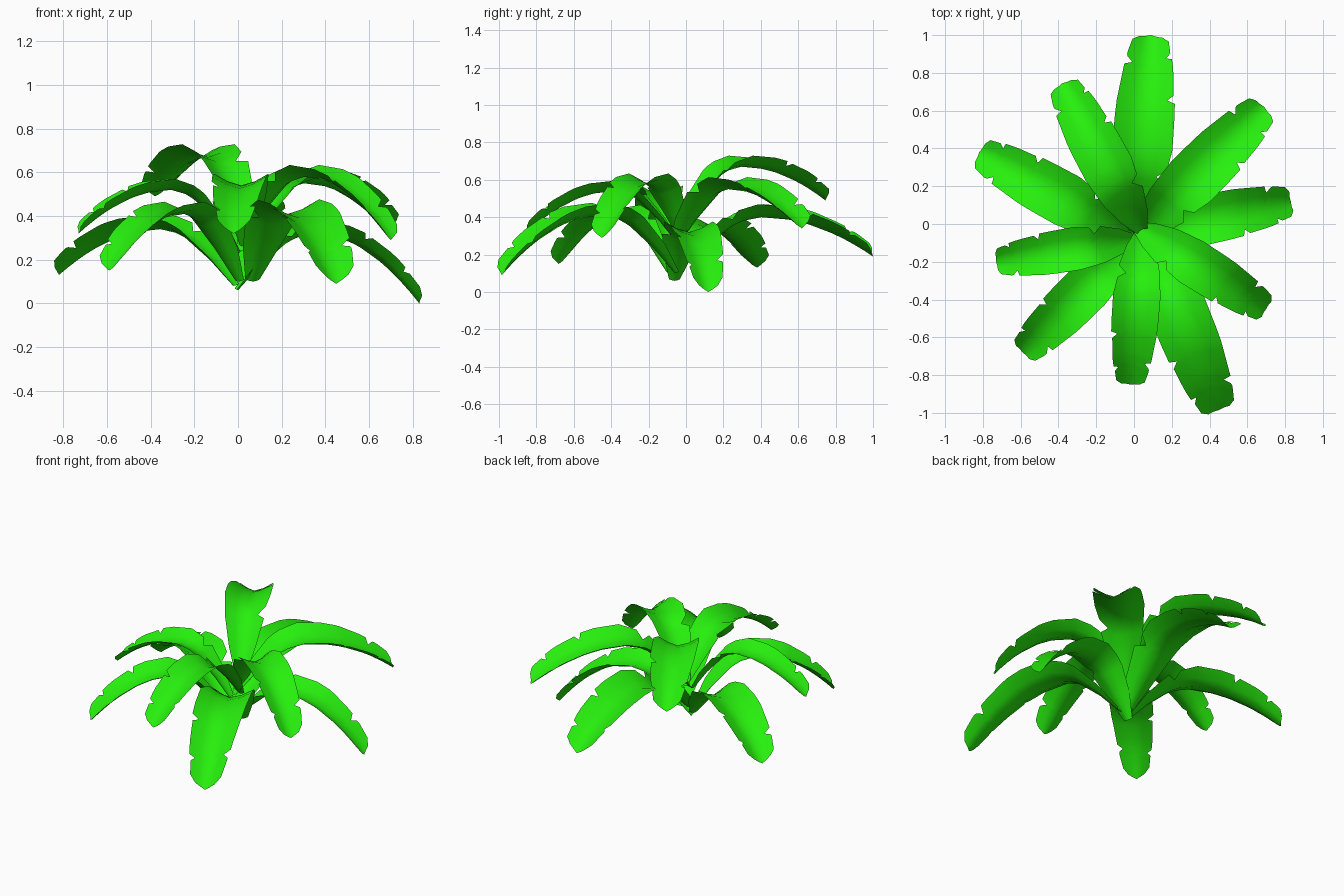
import bpy, math
from mathutils import Vector

if "Cube" in bpy.data.objects:
    bpy.data.objects.remove(bpy.data.objects["Cube"])

green = bpy.data.materials.new("leaf_green")
green.diffuse_color = (0.02, 0.87, 0.004, 1)
green.use_nodes = True
green.node_tree.nodes["Principled BSDF"].inputs["Base Color"].default_value = green.diffuse_color

# Half width along the leaf (fraction of length): (t, width)
OUTLINE = [(0, .035), (.12, .09), (.25, .13), (.42, .155), (.62, .152), (.82, .125), (.94, .10), (1, .06)]
# Rows along the leaf: (t, left edge factor, right edge factor); values under 1 are torn notches
ROWS = [(0, 1, 1), (.12, 1, 1), (.26, 1, 1), (.29, 1, .62), (.33, 1, .95), (.42, 1, 1), (.56, 1, 1),
        (.64, 1, 1), (.66, 1, .74), (.68, 1, .97), (.78, 1, 1), (.82, 1, 1), (.84, .7, 1),
        (.86, .96, 1), (.87, 1, .75), (.89, 1, .96), (.95, 1, 1), (1, 1, 1)]
PEAK = .43


def half_width(t):
    for (a, wa), (b, wb) in zip(OUTLINE, OUTLINE[1:]):
        if t <= b:
            return wa + (wb - wa) * (t - a) / (b - a)


def make_leaf(name, base, tip, peak):
    base, tip = Vector(base), Vector(tip)
    flat = Vector((tip.x - base.x, tip.y - base.y, 0))
    length = flat.length
    side = Vector((-flat.y, flat.x, 0)).normalized()

    # Arched spine: rises steeply from the heart, then droops
    def spine(t):
        p = base + flat * t
        if t < PEAK:
            p.z = base.z + (peak - base.z) * math.sin(math.pi / 2 * t / PEAK)
        else:
            p.z = peak - (peak - tip.z) * ((t - PEAK) / (1 - PEAK)) ** 1.9
        return p

    verts, faces = [], []
    for t, left, right in ROWS:
        tangent = spine(min(t + .02, 1)) - spine(max(t - .02, 0))
        normal = tangent.cross(side).normalized()
        w = half_width(t) * length
        fold = .40 + .08 * t               # the blade is folded into a channel
        for s in (left, left * .5, 0, -right * .5, -right):
            pull = -.03 * length * abs(s) if t == 1 else 0   # rounded tip
            verts.append(spine(t) + side * s * w + normal * fold * w * abs(s) ** 1.5
                         + tangent.normalized() * pull)
    for r in range(len(ROWS) - 1):
        for c in range(4):
            i = r * 5 + c
            faces.append((i, i + 5, i + 6, i + 1)[::-1])
    mesh = bpy.data.meshes.new(name)
    mesh.from_pydata(verts, [], faces)
    mesh.polygons.foreach_set("use_smooth", [True] * len(faces))
    mesh.materials.append(green)
    ob = bpy.data.objects.new(name, mesh)
    bpy.context.collection.objects.link(ob)


# Base point, tip point, height of the arch
LEAVES = [
    ((.01, -.03, .12), (.09, 1.0, .19), .40),
    ((.04, -.03, .36), (-.38, .745, .49), .67),
    ((-.02, -.06, .08), (-.82, .38, .13), .34),
    ((0, -.08, .23), (-.73, -.20, .32), .52),
    ((0, -.09, .10), (-.59, -.68, .15), .41),
    ((.04, -.04, .25), (-.02, -.85, .32), .54),
    ((.07, -.06, .10), (.45, -.985, .09), .41),
    ((.02, -.02, .28), (.70, -.45, .29), .58),
    ((0, -.06, .06), (.83, .12, .0), .32),
    ((.02, -.06, .24), (.69, .62, .34), .55),
]
for n, (base, tip, peak) in enumerate(LEAVES):
    make_leaf(f"leaf_{n + 1}", base, tip, peak)
